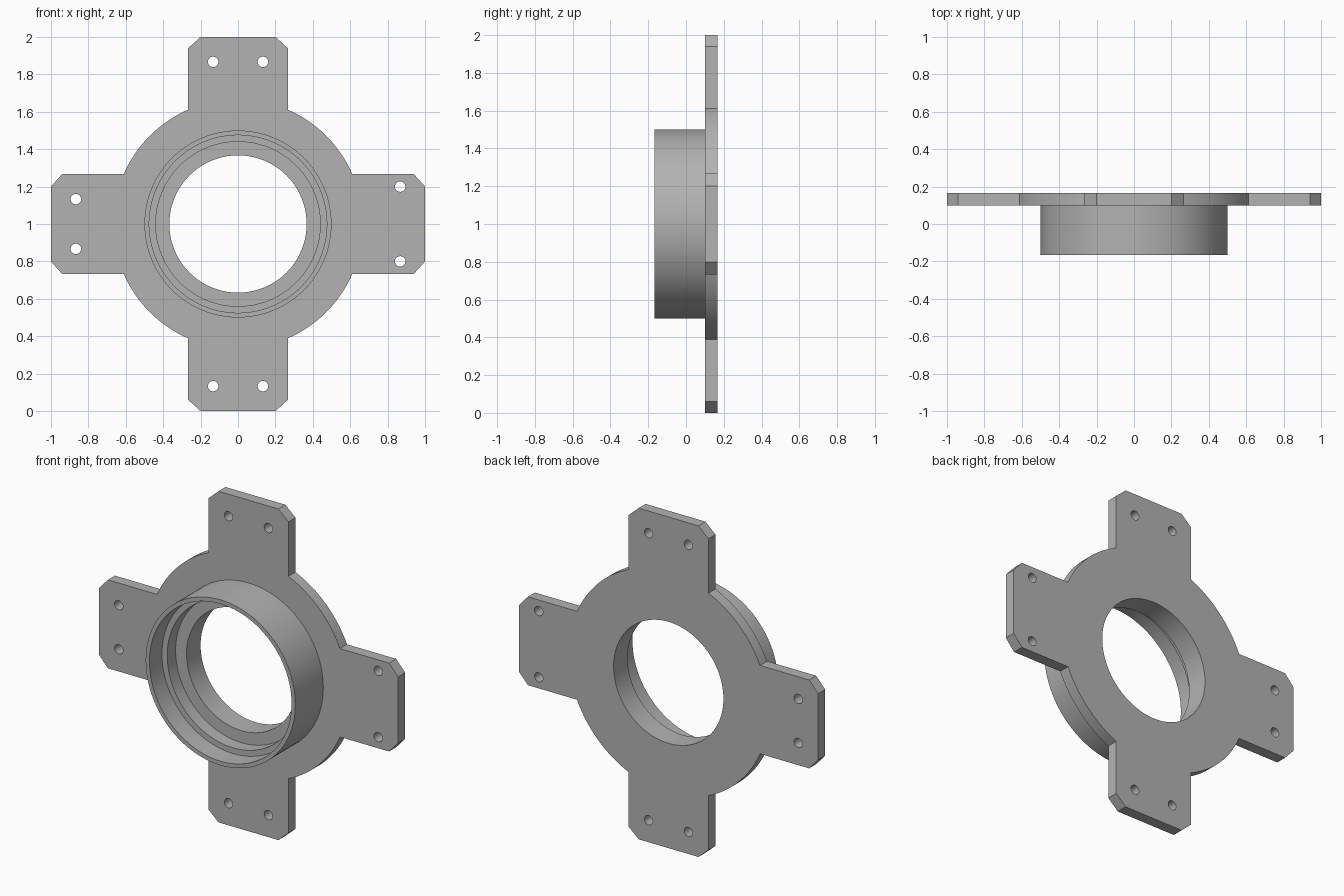
import bpy
import bmesh
from math import sin, cos, pi, asin, radians
from mathutils import Matrix, Vector

if "Cube" in bpy.data.objects:
    bpy.data.objects.remove(bpy.data.objects["Cube"])

SEG = 96            # sides of the large circles
BORE = 0.367        # radius of the through hole
DISC = 0.667        # radius of the central disc
HALF = 0.267        # half width of an arm
FRONT, PLATE, BACK = -0.167, 0.1, 0.167

metal = bpy.data.materials.new("grey metal")
metal.use_nodes = True
metal.diffuse_color = (0.45, 0.45, 0.45, 1)
metal.node_tree.nodes["Principled BSDF"].inputs["Base Color"].default_value = (0.45, 0.45, 0.45, 1)


def circle(radius, sides, cx=0, cy=0):
    return [(cx + radius * cos(2 * pi * i / sides), cy + radius * sin(2 * pi * i / sides))
            for i in range(sides)]


def finish(bm, name):
    """Weld, orient, colour and smooth a part."""
    bmesh.ops.remove_doubles(bm, verts=bm.verts, dist=0.0001)
    bmesh.ops.recalc_face_normals(bm, faces=bm.faces)
    mesh = bpy.data.meshes.new(name)
    bm.to_mesh(mesh)
    bm.free()
    mesh.materials.clear()
    mesh.materials.append(metal)
    obj = bpy.data.objects.new(name, mesh)
    bpy.context.collection.objects.link(obj)
    bpy.ops.object.select_all(action="DESELECT")
    obj.select_set(True)
    bpy.context.view_layer.objects.active = obj
    bpy.ops.object.shade_smooth_by_angle(angle=radians(25))
    return obj


# Plate outline: one chamfered arm and one disc arc, repeated four times
join = asin(HALF / DISC)
arc_step = (pi / 2 - 2 * join) / 16
quarter = [(0.94, -HALF), (1, -0.2), (1, 0.2), (0.94, HALF)]
quarter += [(DISC * cos(join + i * arc_step), DISC * sin(join + i * arc_step)) for i in range(17)]
outline = []
for k in range(4):
    turn = Matrix.Rotation(k * pi / 2, 2)
    outline += [tuple(turn @ Vector(p)) for p in quarter]

# Bore and bolt holes; the left arm has the wider spacing
loops = [outline, circle(BORE, SEG)]
for k, spacing in enumerate((0.2, 0.133, 0.133, 0.133)):
    turn = Matrix.Rotation(k * pi / 2, 2)
    for side in (-1, 1):
        x, y = turn @ Vector((0.867, side * spacing))
        loops.append(circle(0.028, 24, x, y))

# Filled outline extruded to the plate thickness
curve = bpy.data.curves.new("plate_outline", "CURVE")
curve.dimensions = "2D"
curve.fill_mode = "BOTH"
curve.extrude = (BACK - PLATE) / 2
for loop in loops:
    spline = curve.splines.new("POLY")
    spline.points.add(len(loop) - 1)
    for point, (x, y) in zip(spline.points, loop):
        point.co = (x, y, 0, 1)
    spline.use_cyclic_u = True
helper = bpy.data.objects.new("plate_outline", curve)
bpy.context.collection.objects.link(helper)
graph = bpy.context.evaluated_depsgraph_get()
flat = bpy.data.meshes.new_from_object(helper.evaluated_get(graph))
bm = bmesh.new()
bm.from_mesh(flat)
bpy.data.objects.remove(helper)
bpy.data.curves.remove(curve)
bpy.data.meshes.remove(flat)
stand = Matrix.Translation((0, (PLATE + BACK) / 2, 1)) @ Matrix.Rotation(pi / 2, 4, "X")
bmesh.ops.transform(bm, matrix=stand, verts=bm.verts)
finish(bm, "mounting_plate")

# Collar: stepped profile turned about the bore axis, open where it meets the plate
profile = [(0.5, PLATE), (0.5, FRONT), (0.475, FRONT), (0.475, -0.047),
           (0.44, -0.047), (0.44, 0.033), (BORE, 0.033), (BORE, PLATE)]
bm = bmesh.new()
verts = [bm.verts.new((r, y, 1)) for r, y in profile]
edges = [bm.edges.new(pair) for pair in zip(verts, verts[1:])]
bmesh.ops.spin(bm, geom=verts + edges, cent=(0, 0, 1), axis=(0, 1, 0),
               angle=2 * pi, steps=SEG)
finish(bm, "bearing_collar")
